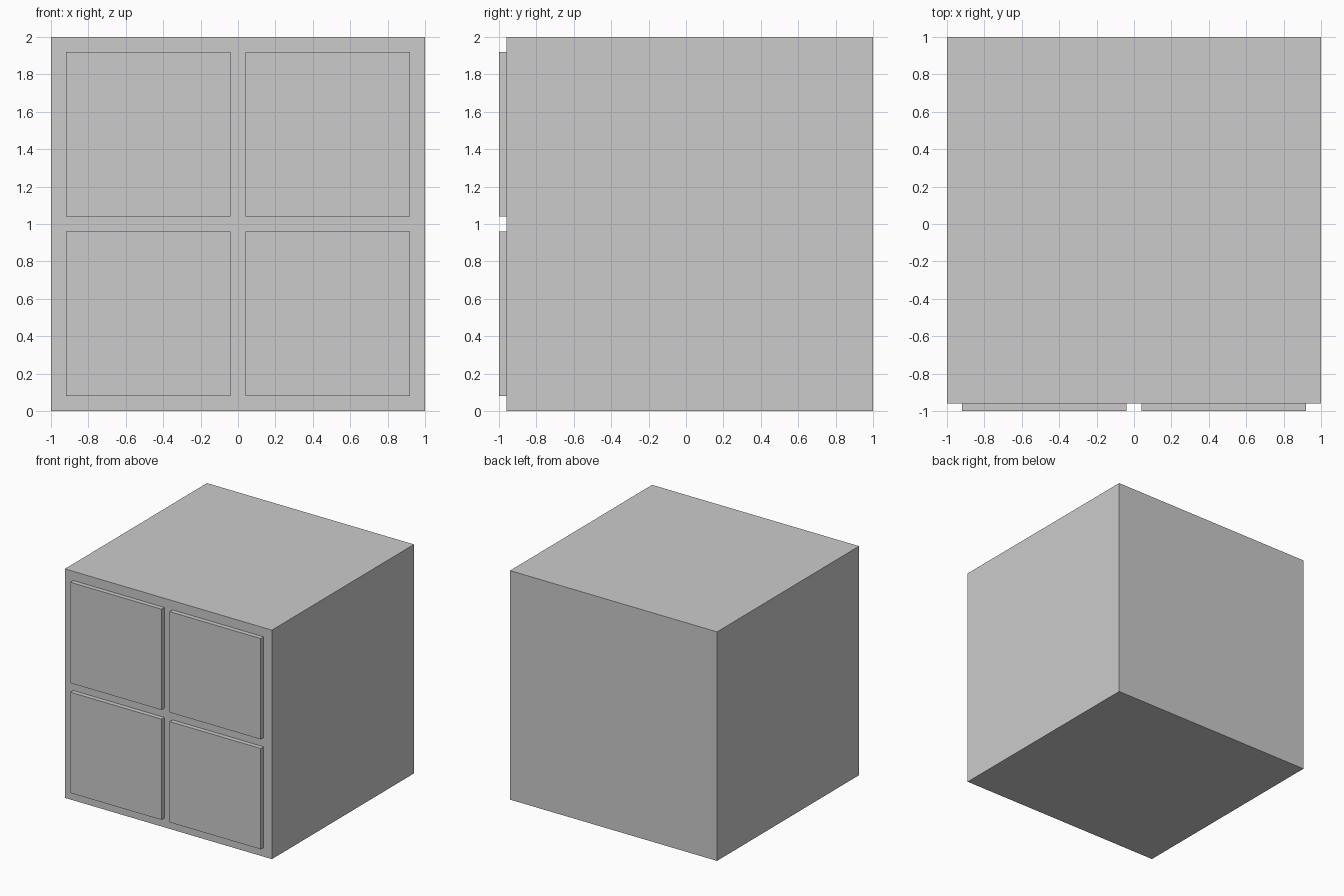
import bpy

if "Cube" in bpy.data.objects:
    bpy.data.objects.remove(bpy.data.objects["Cube"])


def box(name, x0, x1, y0, y1, z0, z1):
    """Add an axis-aligned box from its limits."""
    bpy.ops.mesh.primitive_cube_add(
        size=1, location=((x0 + x1) / 2, (y0 + y1) / 2, (z0 + z1) / 2))
    ob = bpy.context.object
    ob.name = name
    ob.scale = (x1 - x0, y1 - y0, z1 - z0)
    bpy.ops.object.transform_apply(location=False, rotation=False, scale=True)
    return ob


FRONT = -0.96   # front face of the carcass
PANEL = 0.88    # door panel side length

# Cabinet body
box("cabinet_body", -1, 1, FRONT, 1, 0, 2)

# Four raised square doors in a 2 x 2 grid
for row, z in (("lower", 0.08), ("upper", 1.04)):
    for side, x in (("left", -0.92), ("right", 0.04)):
        box(f"{row}_{side}_door", x, x + PANEL, -1, FRONT, z, z + PANEL)
